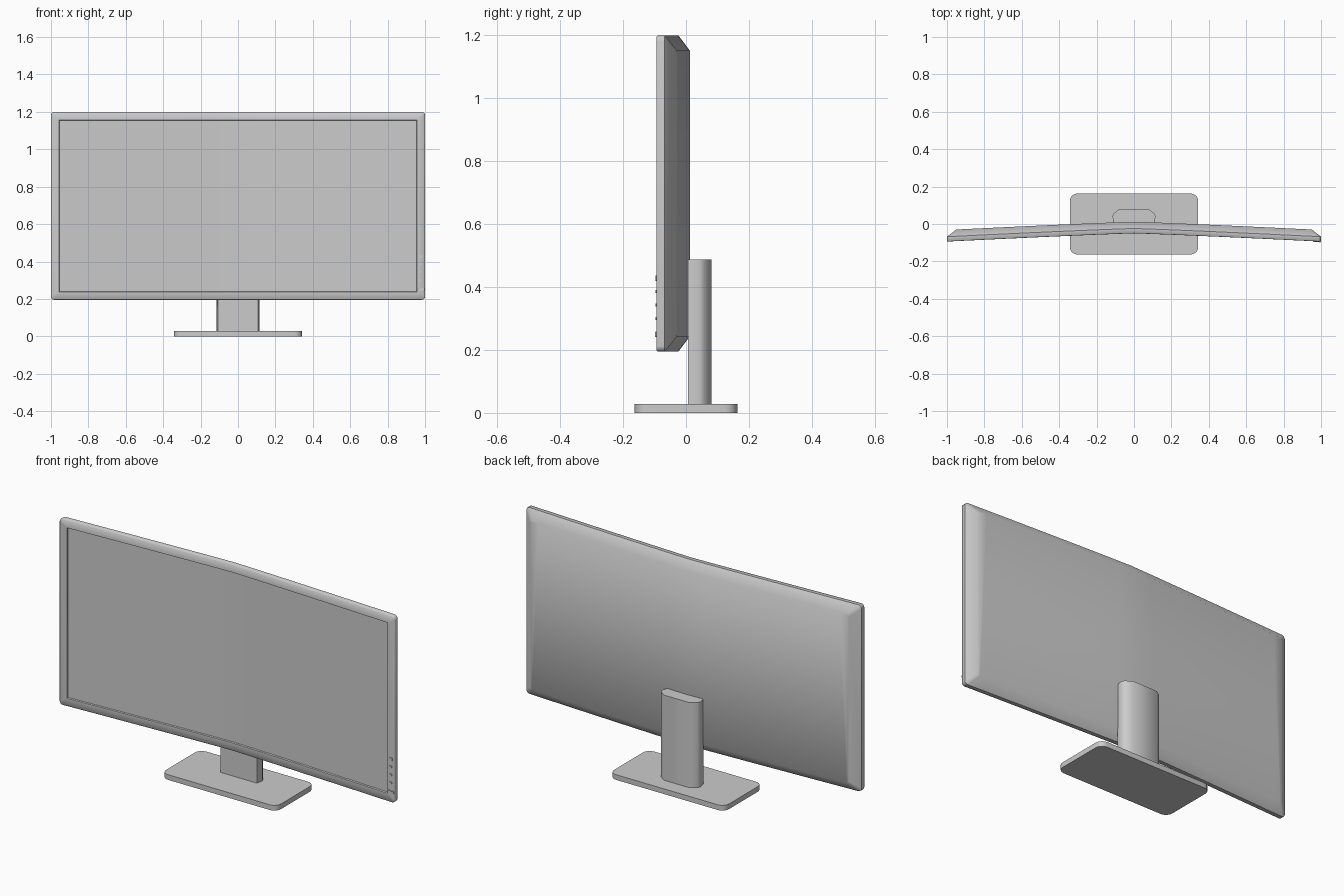
import bpy, bmesh, math
from mathutils import Vector

if "Cube" in bpy.data.objects:
    bpy.data.objects.remove(bpy.data.objects["Cube"])


def front_y(x):
    """Depth of the curved display front at a given x."""
    return -0.05 - 0.044 * abs(x) ** 1.12


def round_rect(hw, hh, r, seg=4):
    pts = []
    for i, (sx, sy) in enumerate([(1, 1), (-1, 1), (-1, -1), (1, -1)]):
        for k in range(seg + 1):
            a = math.pi / 2 * (i + k / seg)
            pts.append((sx * (hw - r) + r * math.cos(a), sy * (hh - r) + r * math.sin(a)))
    return pts


def loft(name, loops, cuts=(), bend=None, angle=30):
    """Skin equal-count loops, cap the ends, cut across x and bend."""
    bm = bmesh.new()
    rings = [[bm.verts.new(p) for p in loop] for loop in loops]
    for a, b in zip(rings, rings[1:]):
        for i in range(len(a)):
            j = (i + 1) % len(a)
            bm.faces.new((a[i], a[j], b[j], b[i]))
    bm.faces.new(rings[0])
    bm.faces.new(rings[-1])
    for x in cuts:
        bmesh.ops.bisect_plane(bm, geom=bm.verts[:] + bm.edges[:] + bm.faces[:],
                               plane_co=Vector((x, 0, 0)), plane_no=Vector((1, 0, 0)), dist=1e-5)
    if bend:
        for v in bm.verts:
            v.co.y += bend(v.co.x)
    bmesh.ops.recalc_face_normals(bm, faces=bm.faces[:])
    me = bpy.data.meshes.new(name)
    bm.to_mesh(me)
    bm.free()
    ob = bpy.data.objects.new(name, me)
    bpy.context.collection.objects.link(ob)
    bpy.ops.object.select_all(action='DESELECT')
    ob.select_set(True)
    bpy.context.view_layer.objects.active = ob
    bpy.ops.object.shade_smooth_by_angle(angle=math.radians(angle))
    return ob


def plate(hw, hh, r, depth, zc=0.6975, xc=0):
    """Rounded rectangle loop facing the front, at a depth behind it."""
    return [(xc + x, depth, zc + z) for x, z in round_rect(hw, hh, r)]


# Curved display: tapered back, rim, bezel and recessed panel
H = 0.5025
loft("display", [
    plate(0.95, H - 0.048, 0.012, 0.062),
    plate(1.0, H, 0.018, 0.026),
    plate(1.0, H, 0.018, 0.003),
    plate(0.997, H - 0.003, 0.015, 0.0),
    plate(0.957, H - 0.043, 0.001, 0.0),
    plate(0.955, H - 0.045, 0.001, 0.008),
], cuts=[i / 10 for i in range(-9, 10)], bend=front_y, angle=50)

# Control buttons on the right bezel
for i, (z, hw, hh) in enumerate([(0.428, 0.011, 0.008), (0.386, 0.008, 0.005),
                                 (0.343, 0.008, 0.005), (0.300, 0.008, 0.005),
                                 (0.250, 0.019, 0.008)]):
    loft(f"button_{i + 1}", [plate(hw, hh, 0.004, 0.004, z, 0.977),
                             plate(hw, hh, 0.004, -0.004, z, 0.977)], bend=front_y)

# Stand column with chamfered back
half = [(0.108, 0.006), (0.116, 0.042), (0.108, 0.058), (0.075, 0.081)]
profile = half + [(-x, y) for x, y in reversed(half)]
loft("stand_column", [[(x, y, z) for x, y in profile] for z in (0.02, 0.487)], angle=40)

# Foot plate
foot = round_rect(0.343, 0.163, 0.04, 5)
loft("foot_plate", [[(x, y, z) for x, y in foot] for z in (0, 0.028)])
